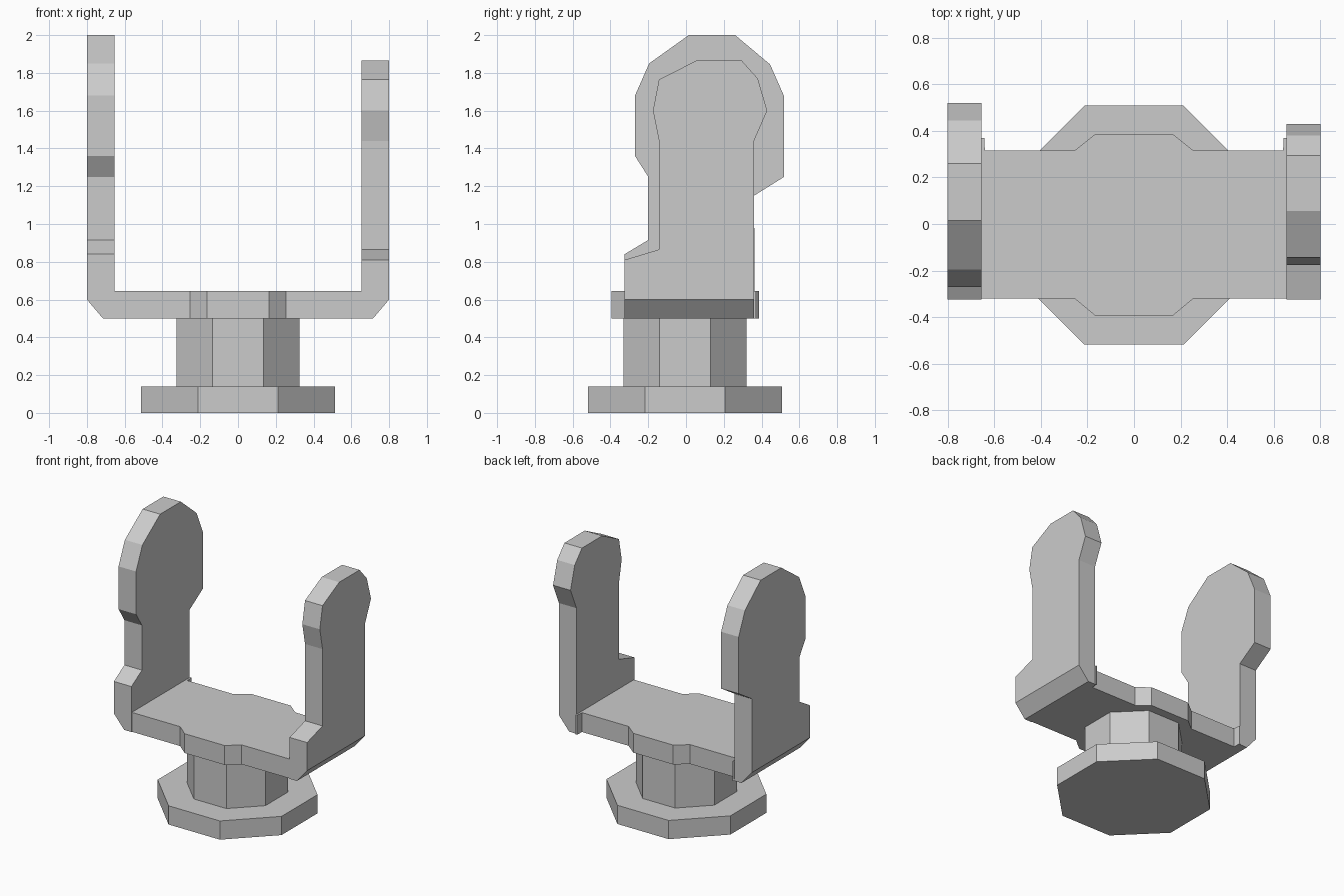
import bpy, bmesh
from math import pi, cos
from mathutils import Matrix, Vector

if "Cube" in bpy.data.objects:
    bpy.data.objects.remove(bpy.data.objects["Cube"])


def finish(name, bm):
    bmesh.ops.recalc_face_normals(bm, faces=bm.faces)
    mesh = bpy.data.meshes.new(name)
    bm.to_mesh(mesh)
    bm.free()
    obj = bpy.data.objects.new(name, mesh)
    bpy.context.collection.objects.link(obj)
    return obj


def prism(points, offset):
    """Extrude a flat outline of 3D points by an offset."""
    bm = bmesh.new()
    face = bm.faces.new([bm.verts.new(p) for p in points])
    ext = bmesh.ops.extrude_face_region(bm, geom=[face], use_keep_orig=True)
    moved = [v for v in ext["geom"] if isinstance(v, bmesh.types.BMVert)]
    bmesh.ops.translate(bm, verts=moved, vec=offset)
    return bm


def octagon(name, apothem, z0, z1):
    bm = bmesh.new()
    r = apothem / cos(pi / 8)
    place = Matrix.Translation((0, -0.005, (z0 + z1) / 2)) @ Matrix.Rotation(pi / 8, 4, 'Z')
    bmesh.ops.create_cone(bm, cap_ends=True, segments=8, radius1=r, radius2=r,
                          depth=z1 - z0, matrix=place)
    return finish(name, bm)


def arm(name, side, profile):
    """Upright plate from a (y, z) profile, outer bottom edge chamfered."""
    bm = prism([(side * 0.8, y, z) for y, z in profile], (-side * 0.145, 0, 0))
    cut = bmesh.ops.bisect_plane(bm, geom=bm.verts[:] + bm.edges[:] + bm.faces[:],
                                 plane_co=(side * 0.8, 0, 0.6),
                                 plane_no=Vector((side * 0.1, 0, -0.085)),
                                 clear_outer=True)
    edges = [e for e in cut["geom_cut"] if isinstance(e, bmesh.types.BMEdge)]
    bmesh.ops.holes_fill(bm, edges=edges)
    return finish(name, bm)


# Round foot and stem
octagon("foot", 0.513, 0, 0.14)
octagon("stem", 0.325, 0.14, 0.5)

# Cross plate with a bulge on front and back, slightly flared at the ends
half = [(0.165, -0.395), (0.255, -0.32), (0.655, -0.32), (0.655, 0.37),
        (0.643, 0.37), (0.64, 0.315), (0.255, 0.315), (0.165, 0.387)]
outline = half + [(-x, y) for x, y in reversed(half)]
finish("cross_plate", prism([(x, y, 0.5) for x, y in outline], (0, 0, 0.145)))

# Tall left arm with the wide head
arm("left_arm", -1, [
    (-0.325, 0.5), (-0.325, 0.84), (-0.2, 0.915), (-0.2, 1.25), (-0.27, 1.36),
    (-0.27, 1.68), (-0.195, 1.85), (0.015, 2.0), (0.26, 2.0), (0.445, 1.845),
    (0.52, 1.675), (0.52, 1.25), (0.36, 1.15), (0.365, 0.5)])

# Shorter right arm with the narrow head
arm("right_arm", 1, [
    (-0.325, 0.5), (-0.325, 0.81), (-0.143, 0.865), (-0.143, 1.44), (-0.175, 1.6),
    (-0.143, 1.765), (0.055, 1.865), (0.295, 1.865), (0.38, 1.77), (0.43, 1.6),
    (0.36, 1.44), (0.36, 0.5)])
